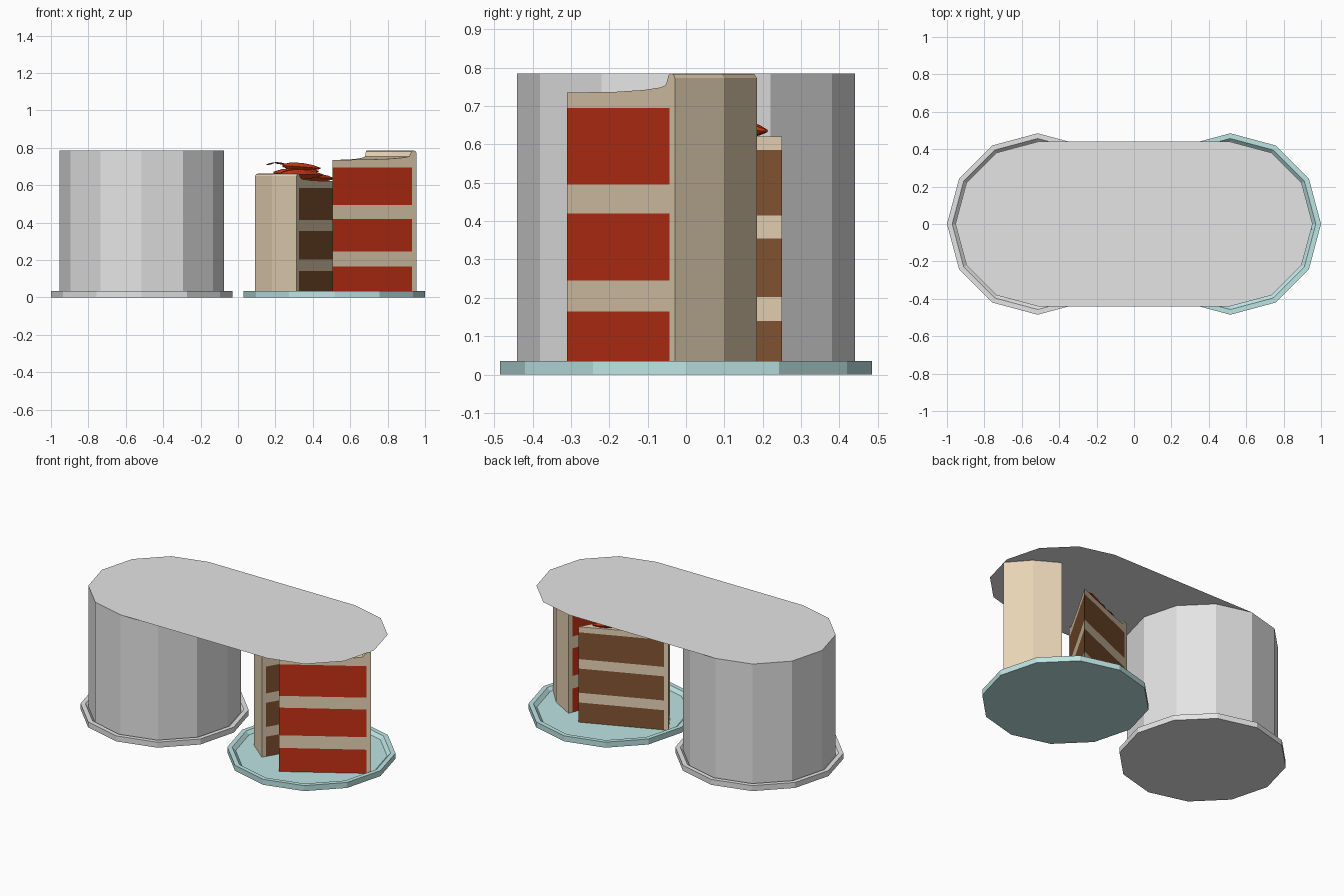
import bpy, bmesh, math
from mathutils import Vector

if "Cube" in bpy.data.objects:
    bpy.data.objects.remove(bpy.data.objects["Cube"])


def material(name, r, g, b):
    m = bpy.data.materials.new(name)
    m.diffuse_color = (r, g, b, 1)
    m.use_nodes = True
    m.node_tree.nodes["Principled BSDF"].inputs["Base Color"].default_value = m.diffuse_color
    return m


GREY = material("light grey", 0.78, 0.78, 0.78)
TEAL = material("pale teal", 0.51, 0.78, 0.77)
CREAM = material("cream frosting", 0.80, 0.65, 0.46)
RED = material("red sponge", 0.545, 0.031, 0.007)
BROWN = material("chocolate sponge", 0.227, 0.089, 0.031)
FRUIT = material("fruit red", 0.55, 0.035, 0.006)
STEM = material("stem brown", 0.16, 0.05, 0.015)

FLOOR = 0.015


def finish(name, bm, mats, recalc=True):
    bmesh.ops.remove_doubles(bm, verts=bm.verts, dist=1e-5)
    if recalc:
        bmesh.ops.recalc_face_normals(bm, faces=bm.faces)
    me = bpy.data.meshes.new(name)
    bm.to_mesh(me)
    bm.free()
    for m in mats:
        me.materials.append(m)
    ob = bpy.data.objects.new(name, me)
    bpy.context.collection.objects.link(ob)
    return ob


def polar(c, r, deg, z):
    a = math.radians(deg)
    return Vector((c[0] + r * math.cos(a), c[1] + r * math.sin(a), z))


def lathe(name, c, profile, mat, cap_first=False, cap_last=False):
    """12-sided turned part from (radius, height) points."""
    bm = bmesh.new()
    rings = [[bm.verts.new(polar(c, r, 30 * i, z)) for i in range(12)] for r, z in profile]
    for a, b in zip(rings, rings[1:]):
        for i in range(12):
            j = (i + 1) % 12
            bm.faces.new((a[i], a[j], b[j], b[i]))
    if cap_first:
        bm.faces.new(rings[0])
    if cap_last:
        bm.faces.new(rings[-1])
    return finish(name, bm, [mat])


# Two plates with a raised rim
PLATE = [(0.485, 0), (0.485, 0.035), (0.457, 0.035), (0.437, FLOOR)]
lathe("cover_plate", (-0.515, 0), PLATE, GREY, True, True)
lathe("cake_plate", (0.515, 0), PLATE, TEAL, True, True)

# Cover wall, and the flat sheet that reaches over both plates
lathe("cover_wall", (-0.515, 0), [(0.44, FLOOR), (0.44, 0.785)], GREY)
bm = bmesh.new()
outline = [polar((0.515, 0), 0.44, a, 0.785) for a in range(-90, 91, 30)]
outline += [polar((-0.515, 0), 0.44, a, 0.785) for a in range(90, 271, 30)]
bm.faces.new([bm.verts.new(p) for p in outline])
finish("cover_top", bm, [GREY], recalc=False)


def cake_slice(name, tip, start, levels, sheet, rim, sponge):
    """Wedge of layered sponge, frosted on top and on its outer curve."""
    angles = [start, start + 18.5, start + 37]
    inner, outer = 0.503, 0.53
    # Sponge and cream layers, alternating by height
    bm = bmesh.new()
    rings = []
    for z in levels:
        pts = [Vector((*tip, z))] + [polar(tip, inner, a, z) for a in angles]
        rings.append([bm.verts.new(p) for p in pts])
    for k, (a, b) in enumerate(zip(rings, rings[1:])):
        for i in range(4):
            j = (i + 1) % 4
            f = bm.faces.new((a[i], a[j], b[j], b[i]))
            f.material_index = k % 2
    bm.faces.new(rings[0])
    bm.faces.new(rings[-1])
    finish(name + "_layers", bm, [sponge, CREAM])

    # Frosting: one radial profile swept through the wedge angles
    h = rim - sheet
    profile = [(inner, FLOOR), (outer, FLOOR), (outer, rim - 0.012), (0.523, rim - 0.002),
               (0.512, rim), (0.5, rim - 0.004), (0.492, sheet + 0.6 * h),
               (0.484, sheet + 0.38 * h), (0.46, sheet + 0.27 * h), (0.38, sheet + 0.14 * h),
               (0.24, sheet + 0.04 * h), (0, sheet), (0, levels[-1]), (inner, levels[-1])]
    bm = bmesh.new()
    n = len(profile)
    cols = [[bm.verts.new(polar(tip, r, a, z)) for r, z in profile] for a in angles]
    for a, b in zip(cols, cols[1:]):
        for i in range(n):
            j = (i + 1) % n
            if i == 11:      # the tip is a single sharp edge
                continue
            bm.faces.new((a[i], b[i], b[j], a[j]))
    bm.faces.new(cols[0])
    bm.faces.new(cols[-1])
    finish(name + "_frosting", bm, [CREAM])


cake_slice("red_slice", (0.505, -0.31), 32,
           [FLOOR, 0.165, 0.245, 0.42, 0.495, 0.695], 0.735, 0.785, RED)
cake_slice("chocolate_slice", (0.58, 0.25), 202.8,
           [FLOOR, 0.14, 0.202, 0.355, 0.415, 0.585], 0.62, 0.662, BROWN)


def pod(name, a, b, width, height, mat, sides=6):
    """Low-poly tapered piece stretched between two points."""
    a, b = Vector(a), Vector(b)
    d = b - a
    side = d.cross(Vector((0, 0, 1))).normalized()
    up = side.cross(d).normalized()
    bm = bmesh.new()
    rings = []
    for t, s in ((0, 0.3), (0.2, 0.9), (0.5, 1), (0.8, 0.65), (1, 0.15)):
        ring = []
        for i in range(sides):
            q = 2 * math.pi * i / sides
            ring.append(bm.verts.new(a + d * t + side * (width * s * math.cos(q))
                                     + up * (height * s * math.sin(q))))
        rings.append(ring)
    for p, r in zip(rings, rings[1:]):
        for i in range(sides):
            j = (i + 1) % sides
            bm.faces.new((p[i], p[j], r[j], r[i]))
    bm.faces.new(rings[0])
    bm.faces.new(rings[-1])
    return finish(name, bm, [mat])


# Fruit pieces lying on the chocolate slice, with a thin stem
pieces = [((0.19, 0.03, 0.665), (0.43, 0.05, 0.675), 0.05, 0.025),
          ((0.23, -0.06, 0.66), (0.45, 0.06, 0.655), 0.045, 0.03),
          ((0.24, 0.02, 0.705), (0.44, 0.06, 0.69), 0.04, 0.025),
          ((0.33, 0.07, 0.645), (0.51, 0.21, 0.635), 0.035, 0.025)]
for k, (a, b, w, h) in enumerate(pieces):
    pod("fruit_piece_%d" % (k + 1), a, b, w, h, FRUIT)
pod("fruit_stem_tip", (0.15, 0.0, 0.708), (0.2, 0.01, 0.722), 0.004, 0.004, STEM, 4)
pod("fruit_stem_base", (0.195, 0.01, 0.721), (0.26, 0.02, 0.712), 0.005, 0.005, STEM, 4)
